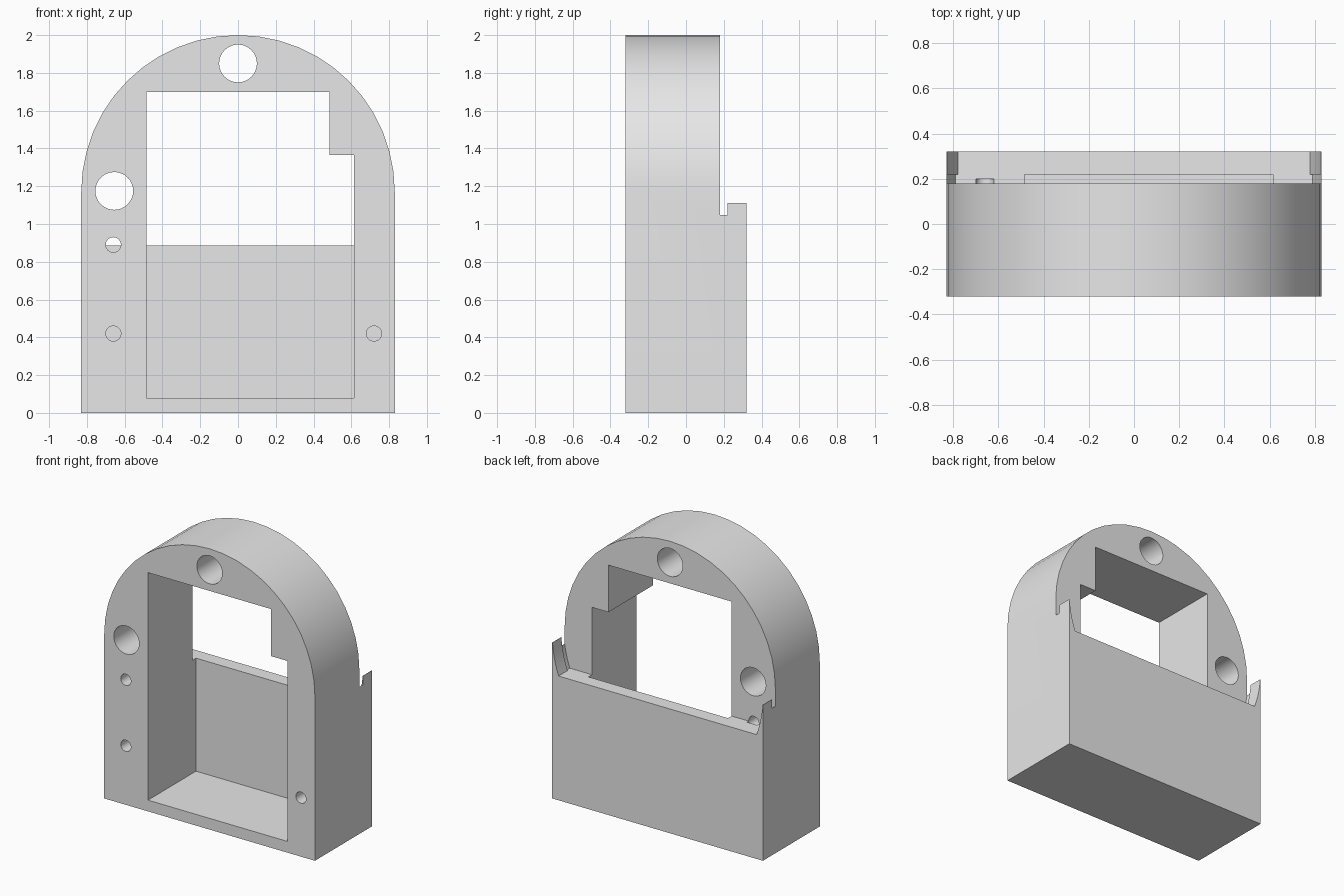
import bpy, bmesh
from math import pi, sin, cos, asin

cube = bpy.data.objects.get("Cube")
if cube:
    bpy.data.objects.remove(cube, do_unlink=True)

HALF = 0.83       # half width and arch radius
SPRING = 1.17     # height where the arch begins
LIP = 0.885       # height of the rear wall
FRONT, BACK = -0.32, 0.32

grey = bpy.data.materials.new("plain grey")
grey.use_nodes = True
grey.diffuse_color = (0.8, 0.8, 0.8, 1)
grey.node_tree.nodes["Principled BSDF"].inputs["Base Color"].default_value = (0.8, 0.8, 0.8, 1)


def extrude(name, outline, y0, y1):
    """Solid made from an x-z outline swept along y."""
    bm = bmesh.new()
    face = bm.faces.new([bm.verts.new((x, y0, z)) for x, z in outline])
    swept = bmesh.ops.extrude_face_region(bm, geom=[face])
    verts = [g for g in swept["geom"] if isinstance(g, bmesh.types.BMVert)]
    bmesh.ops.translate(bm, verts=verts, vec=(0, y1 - y0, 0))
    bmesh.ops.recalc_face_normals(bm, faces=bm.faces)
    mesh = bpy.data.meshes.new(name)
    bm.to_mesh(mesh)
    bm.free()
    mesh.materials.append(grey)
    obj = bpy.data.objects.new(name, mesh)
    bpy.context.collection.objects.link(obj)
    return obj


def arc(x, z, r, start, end, steps):
    angles = [start + (end - start) * i / steps for i in range(steps + 1)]
    return [(x + r * cos(a), z + r * sin(a)) for a in angles]


def cut(target, cutter):
    cutter.hide_render = True
    mod = target.modifiers.new("cut", 'BOOLEAN')
    mod.operation = 'DIFFERENCE'
    mod.solver = 'EXACT'
    mod.object = cutter
    bpy.context.view_layer.objects.active = target
    bpy.ops.object.modifier_apply(modifier=mod.name)
    bpy.data.objects.remove(cutter, do_unlink=True)


def scoop(r, top, y0, y1):
    """Cutter that is open above and rounded down to the rear wall's height."""
    high, low = -asin((SPRING - top) / r), -asin((SPRING - LIP) / r)
    right = arc(0, SPRING, r, high, low, 5)
    left = [(-x, z) for x, z in reversed(right)]
    outline = [(1, 2.2), (1, top)] + right + left + [(-1, top), (-1, 2.2)]
    return extrude("scoop_cutter", outline, y0, y1)


# Arched housing
housing = extrude("arched_housing",
                  [(-HALF, 0), (HALF, 0)] + arc(0, SPRING, HALF, 0, pi, 24), FRONT, BACK)

# Narrow slot behind the arch, then the rear lip with its pointed ends
cut(housing, scoop(0.839, 1.05, 0.18, 0.22))
cut(housing, scoop(HALF, 1.11, 0.20, 0.5))

# Stepped window, open at the back above the rear wall
window = [(-0.485, 0.08), (0.615, 0.08), (0.615, 1.365),
          (0.485, 1.365), (0.485, 1.70), (-0.485, 1.70)]
cut(housing, extrude("window_cutter", window, -0.5, 0.22))

# Large through holes and small screw holes
for x, z, r in [(0, 1.85, 0.1), (-0.655, 1.175, 0.1),
                (-0.66, 0.89, 0.04), (-0.66, 0.42, 0.04), (0.72, 0.42, 0.04)]:
    cut(housing, extrude("hole_cutter", arc(x, z, r, 0, 2 * pi, 32)[:-1], -0.5, 0.2))

# Smooth curves with sharp edges kept
bpy.ops.object.select_all(action='DESELECT')
housing.select_set(True)
bpy.context.view_layer.objects.active = housing
bpy.ops.object.shade_smooth_by_angle()
